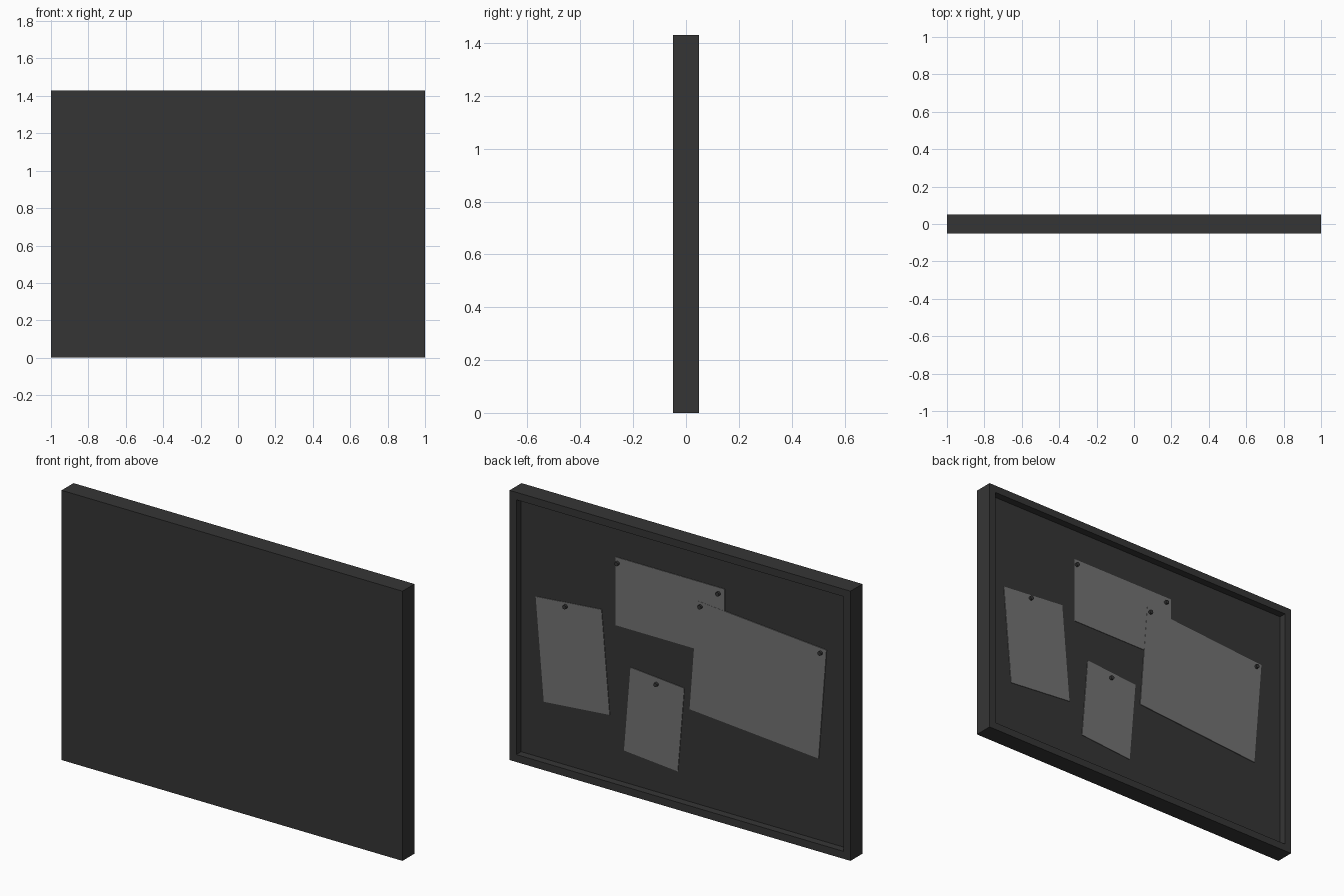
import bpy
import bmesh
import math

if "Cube" in bpy.data.objects:
    bpy.data.objects.remove(bpy.data.objects["Cube"], do_unlink=True)

WIDTH, DEPTH, HEIGHT = 2.0, 0.1, 1.43
BORDER, RECESS = 0.056, 0.04
BOARD_Y = DEPTH / 2 - RECESS


def material(name, grey):
    mat = bpy.data.materials.new(name)
    mat.use_nodes = True
    colour = (grey, grey, grey, 1)
    mat.diffuse_color = colour
    mat.node_tree.nodes["Principled BSDF"].inputs["Base Color"].default_value = colour
    return mat


charcoal = material("charcoal", 0.036)
paper_grey = material("paper grey", 0.17)


def box(name, size, location, mat, angle=0):
    """Box turned by an angle in the plane of the board."""
    bpy.ops.mesh.primitive_cube_add(size=1, location=location,
                                    rotation=(0, math.radians(angle), 0))
    obj = bpy.context.object
    obj.name = name
    obj.scale = size
    bpy.ops.object.transform_apply(location=False, rotation=False, scale=True)
    obj.data.materials.append(mat)
    return obj


# Framed board: the face towards +y is inset for the border, then sunk
board = box("framed_board", (WIDTH, DEPTH, HEIGHT), (0, 0, HEIGHT / 2), charcoal)
bm = bmesh.new()
bm.from_mesh(board.data)
face = max(bm.faces, key=lambda f: f.calc_center_median().y)
bmesh.ops.inset_region(bm, faces=[face], thickness=BORDER)
sunk = bmesh.ops.extrude_discrete_faces(bm, faces=[face])["faces"][0]
bmesh.ops.translate(bm, verts=sunk.verts, vec=(0, -RECESS, 0))
bm.normal_update()
bm.to_mesh(board.data)
bm.free()

# Paper sheets: name, centre x and z, width, height, tilt, thickness
sheets = [
    ("left_sheet", 0.656, 0.631, 0.388, 0.548, 5, 0.003),
    ("top_sheet", 0.084, 1.041, 0.64, 0.362, 0, 0.003),
    ("large_sheet", -0.432, 0.795, 0.759, 0.589, -4.5, 0.004),
    ("small_sheet", 0.178, 0.421, 0.317, 0.453, -4.8, 0.003),
]
for name, x, z, w, h, tilt, thick in sheets:
    box(name, (w, thick, h), (x, BOARD_Y + thick / 2, z), paper_grey, tilt)

# Pins holding the sheets
PIN_LENGTH = 0.016
pins = [(0.697, 0.882), (0.392, 1.192), (-0.2, 1.19),
        (-0.095, 1.093), (-0.8, 1.036), (0.163, 0.612)]
for i, (x, z) in enumerate(pins):
    bpy.ops.mesh.primitive_cylinder_add(
        vertices=16, radius=0.011, depth=PIN_LENGTH,
        location=(x, BOARD_Y + PIN_LENGTH / 2, z), rotation=(math.pi / 2, 0, 0))
    pin = bpy.context.object
    pin.name = f"pin_{i + 1}"
    pin.data.materials.append(charcoal)
    bpy.ops.object.shade_smooth_by_angle()
